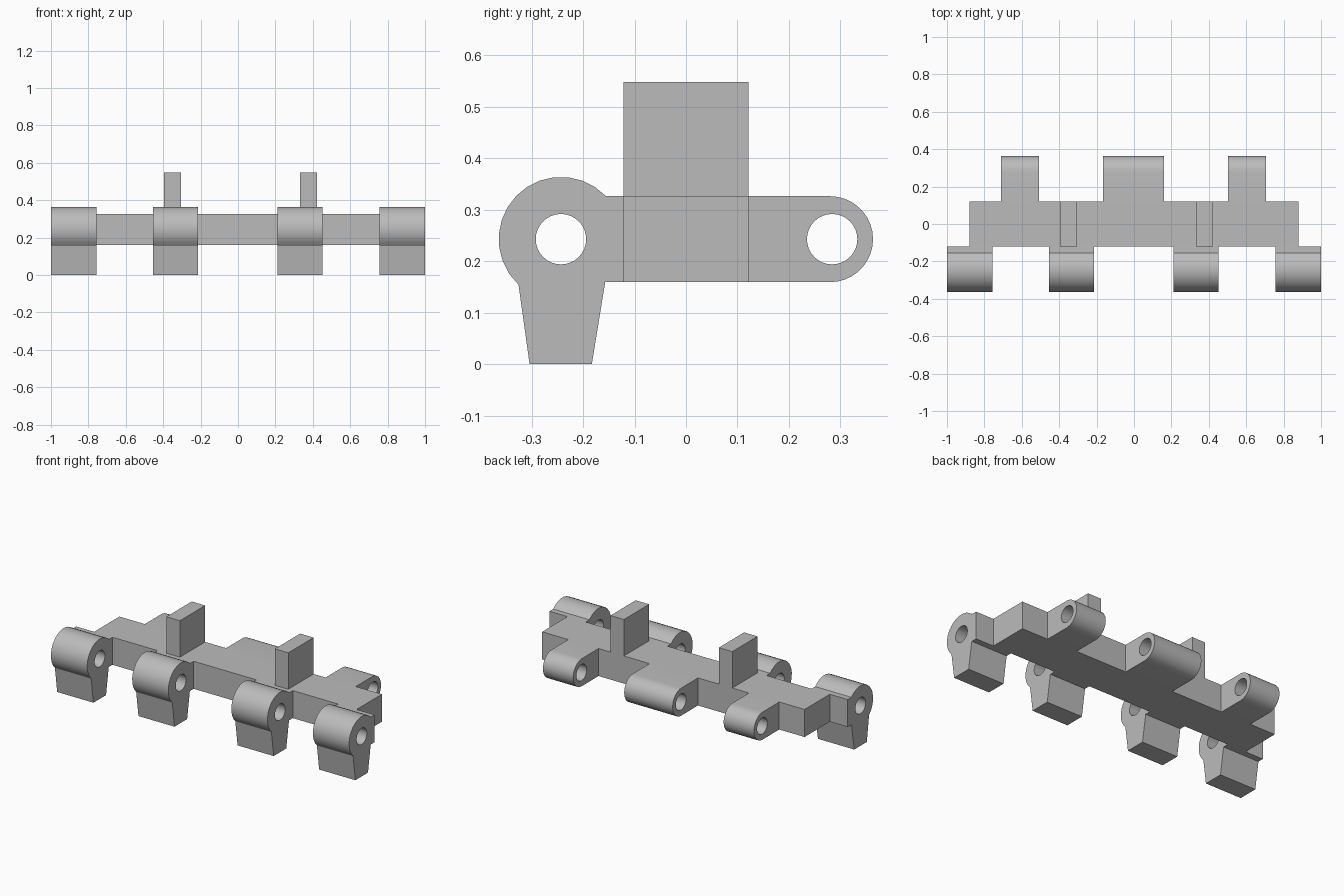
import bpy
import bmesh
import math

cube = bpy.data.objects.get("Cube")
if cube:
    bpy.data.objects.remove(cube)

grey = bpy.data.materials.new("plain_grey")
grey.use_nodes = True
COLOUR = (0.5, 0.5, 0.5, 1)
grey.diffuse_color = COLOUR
grey.node_tree.nodes["Principled BSDF"].inputs["Base Color"].default_value = COLOUR

BAR_Y, BAR_BOTTOM, BAR_TOP = 0.121, 0.16, 0.327
AXIS_Z, HOLE_R = 0.243, 0.049


def arc(cy, cz, radius, start, end, steps):
    """Points on an arc in the y-z plane, angles in degrees."""
    angles = [math.radians(start + (end - start) * i / steps) for i in range(steps + 1)]
    return [(cy + radius * math.cos(a), cz + radius * math.sin(a)) for a in angles]


def extrude_x(name, loops, x0, x1):
    """Fill closed y-z loops (outline, then holes) and extrude them along x."""
    bm = bmesh.new()
    for loop in loops:
        verts = [bm.verts.new((x0, y, z)) for y, z in loop]
        for a, b in zip(verts, verts[1:] + verts[:1]):
            bm.edges.new((a, b))
    bmesh.ops.triangle_fill(bm, edges=bm.edges[:], use_beauty=True, normal=(1, 0, 0))
    result = bmesh.ops.extrude_face_region(bm, geom=bm.faces[:], use_keep_orig=True)
    moved = [v for v in result["geom"] if isinstance(v, bmesh.types.BMVert)]
    bmesh.ops.translate(bm, verts=moved, vec=(x1 - x0, 0, 0))
    bmesh.ops.recalc_face_normals(bm, faces=bm.faces[:])
    mesh = bpy.data.meshes.new(name)
    bm.to_mesh(mesh)
    bm.free()
    mesh.materials.append(grey)
    obj = bpy.data.objects.new(name, mesh)
    bpy.context.collection.objects.link(obj)
    bpy.ops.object.select_all(action="DESELECT")
    obj.select_set(True)
    bpy.context.view_layer.objects.active = obj
    bpy.ops.object.shade_smooth_by_angle(angle=math.radians(28))
    return obj


def box_profile(z0, z1):
    return [(-BAR_Y, z0), (BAR_Y, z0), (BAR_Y, z1), (-BAR_Y, z1)]


# Central bar
extrude_x("bar", [box_profile(BAR_BOTTOM, BAR_TOP)], -0.88, 0.88)

# Upright tabs on top of the bar
for name, x0, x1 in (("right_tab", -0.395, -0.305), ("left_tab", 0.332, 0.422)):
    extrude_x(name, [box_profile(BAR_TOP, 0.548)], x0, x1)

# Front knuckles with a tapered foot and a pin hole
front_outline = (
    [(-BAR_Y, BAR_BOTTOM), (-BAR_Y, BAR_TOP)]
    + arc(-AXIS_Z, AXIS_Z, 0.121, 44, 227, 14)
    + [(-0.304, 0), (-0.183, 0), (-0.157, BAR_BOTTOM)]
)
front_hole = arc(-AXIS_Z, AXIS_Z, HOLE_R, 0, 348.75, 31)
front_spans = ((-1, -0.757), (-0.455, -0.213), (0.21, 0.452), (0.757, 1))
for i, (x0, x1) in enumerate(front_spans):
    extrude_x(f"front_knuckle_{i + 1}", [front_outline, front_hole], x0, x1)

# Rear knuckles with a rounded end and a pin hole
rear_outline = [(BAR_Y, BAR_TOP), (BAR_Y, BAR_BOTTOM)] + arc(0.28, AXIS_Z, 0.0835, -90, 90, 18)
rear_hole = arc(0.284, AXIS_Z, HOLE_R, 0, 348.75, 31)
rear_spans = ((-0.71, -0.507), (-0.165, 0.16), (0.502, 0.705))
for i, (x0, x1) in enumerate(rear_spans):
    extrude_x(f"rear_knuckle_{i + 1}", [rear_outline, rear_hole], x0, x1)
